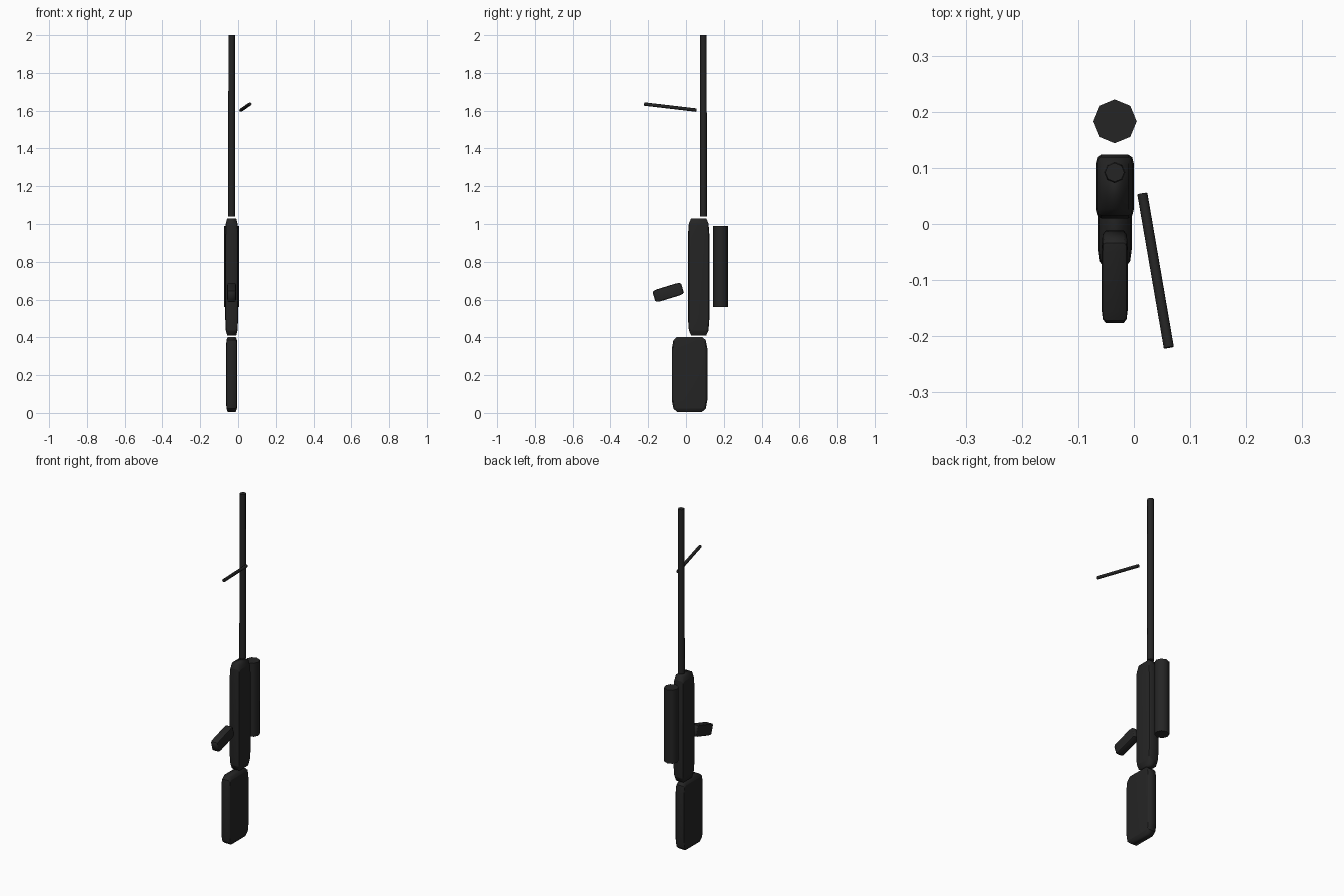
import bpy
import math
from mathutils import Vector

cube = bpy.data.objects.get("Cube")
if cube:
    bpy.data.objects.remove(cube, do_unlink=True)

black = bpy.data.materials.new("matte_black")
black.use_nodes = True
colour = (0.018, 0.018, 0.018, 1)
black.diffuse_color = colour
black.node_tree.nodes["Principled BSDF"].inputs["Base Color"].default_value = colour

CENTRE_X = -0.034


def finish(obj, name, angle):
    obj.name = name
    obj.data.materials.append(black)
    bpy.ops.object.shade_smooth_by_angle(angle=math.radians(angle))
    return obj


def soft_block(name, centre, size, tilt=0):
    """Bevelled unit cube stretched to size, so the bevel stretches too."""
    bpy.ops.mesh.primitive_cube_add(size=1, location=centre, rotation=(tilt, 0, 0))
    obj = bpy.context.object
    bevel = obj.modifiers.new("soft_edges", 'BEVEL')
    bevel.width = 0.15
    bevel.segments = 2
    bpy.ops.object.modifier_apply(modifier=bevel.name)
    obj.scale = size
    return finish(obj, name, 40)


def rod(name, start, end, radius, end_radius=None):
    """Eight-sided rod between two points."""
    start, end = Vector(start), Vector(end)
    axis = end - start
    bpy.ops.mesh.primitive_cone_add(
        vertices=8, radius1=radius, radius2=end_radius or radius,
        depth=axis.length, location=(start + end) / 2)
    obj = bpy.context.object
    obj.rotation_euler = axis.to_track_quat('Z', 'Y').to_euler()
    return finish(obj, name, 50)


# Stock and receiver
soft_block("stock", (CENTRE_X, 0.019, 0.204), (0.06, 0.187, 0.398))
soft_block("receiver", (CENTRE_X, 0.067, 0.72), (0.068, 0.114, 0.62))

# Hand grip, leaning towards the stock
soft_block("grip", (CENTRE_X, -0.094, 0.638), (0.046, 0.158, 0.066), math.radians(17))

# Barrel and sighting tube
rod("barrel", (CENTRE_X, 0.092, 1.04), (CENTRE_X, 0.092, 2.0), 0.019, 0.017)
rod("scope", (CENTRE_X, 0.183, 0.56), (CENTRE_X, 0.183, 0.99), 0.039)

# Single support leg
rod("support_leg", (0.015, 0.054, 1.603), (0.062, -0.22, 1.635), 0.009)
